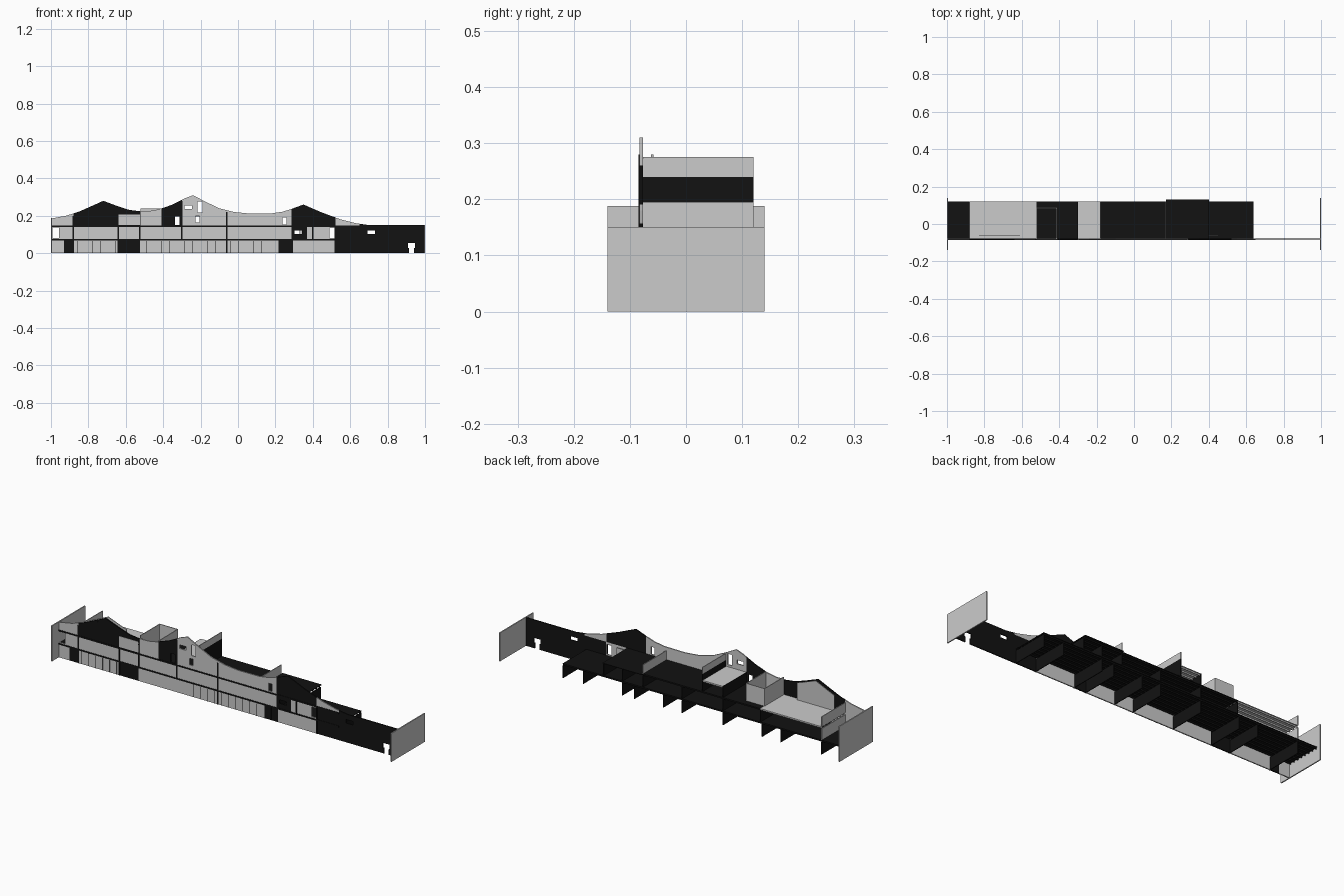
import bpy, bmesh

if "Cube" in bpy.data.objects:
    bpy.data.objects.remove(bpy.data.objects["Cube"])

dark = bpy.data.materials.new("dark")
dark.diffuse_color = (0.006, 0.006, 0.006, 1)
dark.use_nodes = True
dark.node_tree.nodes["Principled BSDF"].inputs["Base Color"].default_value = dark.diffuse_color


def finish(name, bm, is_dark=False):
    bmesh.ops.recalc_face_normals(bm, faces=bm.faces)
    me = bpy.data.meshes.new(name)
    bm.to_mesh(me)
    bm.free()
    ob = bpy.data.objects.new(name, me)
    bpy.context.collection.objects.link(ob)
    if is_dark:
        me.materials.append(dark)
    return ob


def add_box(bm, x0, x1, y0, y1, z0, z1):
    vs = bmesh.ops.create_cube(bm, size=1)["verts"]
    for v in vs:
        v.co.x = x1 if v.co.x > 0 else x0
        v.co.y = y1 if v.co.y > 0 else y0
        v.co.z = z1 if v.co.z > 0 else z0


def box(name, *dims, is_dark=False):
    bm = bmesh.new()
    add_box(bm, *dims)
    return finish(name, bm, is_dark)


# Swooping gable line along the top of the facade
ROOF = [(-1, .185), (-.92, .2), (-.85, .222), (-.78, .253), (-.72, .28), (-.64, .25),
        (-.58, .231), (-.53, .225), (-.47, .226), (-.42, .235), (-.35, .26), (-.28, .295),
        (-.24, .31), (-.18, .278), (-.1, .24), (-.02, .22), (.06, .212), (.18, .213),
        (.24, .222), (.29, .238), (.35, .26), (.45, .217), (.55, .18), (.63, .16),
        (.7, .15), (1, .15)]


def roof(x):
    for (a, h), (b, k) in zip(ROOF, ROOF[1:]):
        if a <= x <= b:
            return h + (k - h) * (x - a) / (b - a)


# Through openings in the facade: x0, x1, z0, z1
HOLES = [(-.992, -.957, .08, .138), (-.338, -.312, .15, .197), (-.285, -.246, .236, .256),
         (-.216, -.19, .217, .275), (-.228, -.207, .165, .2), (.238, .258, .152, .192),
         (.302, .342, .102, .121), (.49, .522, .082, .134), (.692, .732, .102, .121),
         (.915, .942, -.01, .035), (.908, .947, .028, .055)]


def panel(name, x0, x1, z0, z1=None, is_dark=False, y0=-.083, y1=-.077, cut=True):
    """Wall panel; without z1 its top follows the gable line."""
    if z1 is None:
        top = [(x0, roof(x0))] + [p for p in ROOF if x0 < p[0] < x1] + [(x1, roof(x1))]
    else:
        top = [(x0, z1), (x1, z1)]
    bm = bmesh.new()
    outline = [(x0, z0)] + top + [(x1, z0)]
    f = bm.faces.new([bm.verts.new((x, y0, z)) for x, z in outline])
    ext = bmesh.ops.extrude_face_region(bm, geom=[f])["geom"]
    for v in ext:
        if isinstance(v, bmesh.types.BMVert):
            v.co.y = y1
    ob = finish(name, bm, is_dark)
    if not cut:
        return ob
    for h in HOLES:
        if h[0] > x0 - .03 and h[1] < x1 + .03 and h[2] < (z1 or .32) and h[3] > z0:
            c = box("opening_cutter", h[0], h[1], -.12, -.03, h[2], h[3])
            c.hide_render = True
            c.hide_set(True)
            m = ob.modifiers.new("opening", 'BOOLEAN')
            m.object = c
            m.operation = 'DIFFERENCE'
            m.solver = 'EXACT'
    return ob


# Ground floor facade
ground = [(-1, -.93, 0), (-.93, -.88, 1), (-.88, -.64, 0), (-.64, -.525, 1), (-.525, .22, 0),
          (.22, .29, 1), (.29, .52, 0), (.52, .65, 1)]
for a, b, d in ground:
    panel("ground_facade", a, b, 0, .072, bool(d))
# First floor facade
for a, b, d in [(-1, -.3, 0), (-.3, .29, 0), (.29, .37, 1), (.37, .525, 0), (.525, .65, 1)]:
    panel("first_floor_facade", a, b, .072, .147, bool(d))
# Gable facade
gable = [(-1, -.88, 0), (-.88, -.52, 1), (-.52, -.41, 0), (-.41, -.3, 1), (-.3, .29, 0),
         (.29, .52, 1), (.52, .65, 0)]
for a, b, d in gable:
    panel("gable_facade", a, b, .147, None, bool(d))
panel("yard_wall", .65, .995, 0, None, True)
# Pale infill and lining behind the left gable
box("gable_infill", -.64, -.525, -.0845, -.083, .15, .208)
panel("inner_lining", -.83, -.61, .15, None, False, -.062, -.058, False)
for a, b in [(-.45, -.33), (.05, .2), (.33, .45)]:
    box("inner_partition", a, b, -.061, -.058, .075, .143)

# Dark floor bands and posts on the facade
for z in (.068, .139):
    box("floor_band", -.995, .65, -.0845, -.083, z, z + .008, is_dark=True)
for x, z0, z1 in [(-.88, .0, .2), (-.765, .15, .25), (-.64, 0, .14), (-.525, .07, .22),
                  (-.3, .07, .28), (-.06, 0, .22), (.22, 0, .07), (.29, 0, .235),
                  (.4, .07, .14), (.52, 0, .14), (.25, 0, .07)]:
    box("facade_post", x - .004, x + .004, -.0845, -.083, z0, z1, is_dark=True)

# Fine panel joints on the ground floor
bm = bmesh.new()
for i in range(26):
    x = -.86 + i * .041
    if not -.65 < x < -.52:
        add_box(bm, x, x + .0015, -.084, -.083, .0, .066)
finish("panel_joints", bm, True)

# End walls
box("left_end_wall", -1, -.994, -.14, .14, 0, .188)
box("right_end_wall", .994, 1, -.14, .14, 0, .151)


# Floor deck carried on joists that run lengthwise
def deck(name, x0, x1, z, is_dark=True, y1=.12):
    box(name, x0, x1, -.077, y1, z - .003, z, is_dark=is_dark)
    bm = bmesh.new()
    for i in range(8):
        y = -.07 + i * .026
        add_box(bm, x0, x1, y, y + .004, z - .01, z - .003)
    finish(name + "_joists", bm, is_dark)


deck("first_floor", -.994, .64, .076)
deck("second_floor_left", -.88, -.52, .147, False)
deck("second_floor_middle", -.52, .17, .147)
deck("second_floor_right", .17, .4, .147, True, .13)
deck("raised_room_ceiling", -.3, -.18, .206, False)


# Cross walls: x, bottom, top, dark
cross = [(x, 0, .066, True) for x in (-.88, -.64, -.53, -.3, -.06, .05, .22, .29, .52, .638)]
cross += [(x, .076, .137, x > -.6) for x in (-.88, -.52, -.3, -.06, .17, .29, .4)]
cross += [(-.88, .147, .2, False), (-.3, .147, .206, True), (-.18, .147, .24, True),
          (-.18, .24, .275, False), (.17, .147, .195, False)]
for x, z0, z1, d in cross:
    box("cross_wall", x - .002, x + .002, -.077, .12, z0, z1, is_dark=d)

# Small open-topped attic room
for x in (-.52, -.414):
    box("attic_room_side", x - .002, x + .002, -.077, .087, .147, .24)
box("attic_room_back", -.522, -.412, .083, .087, .147, .24)
